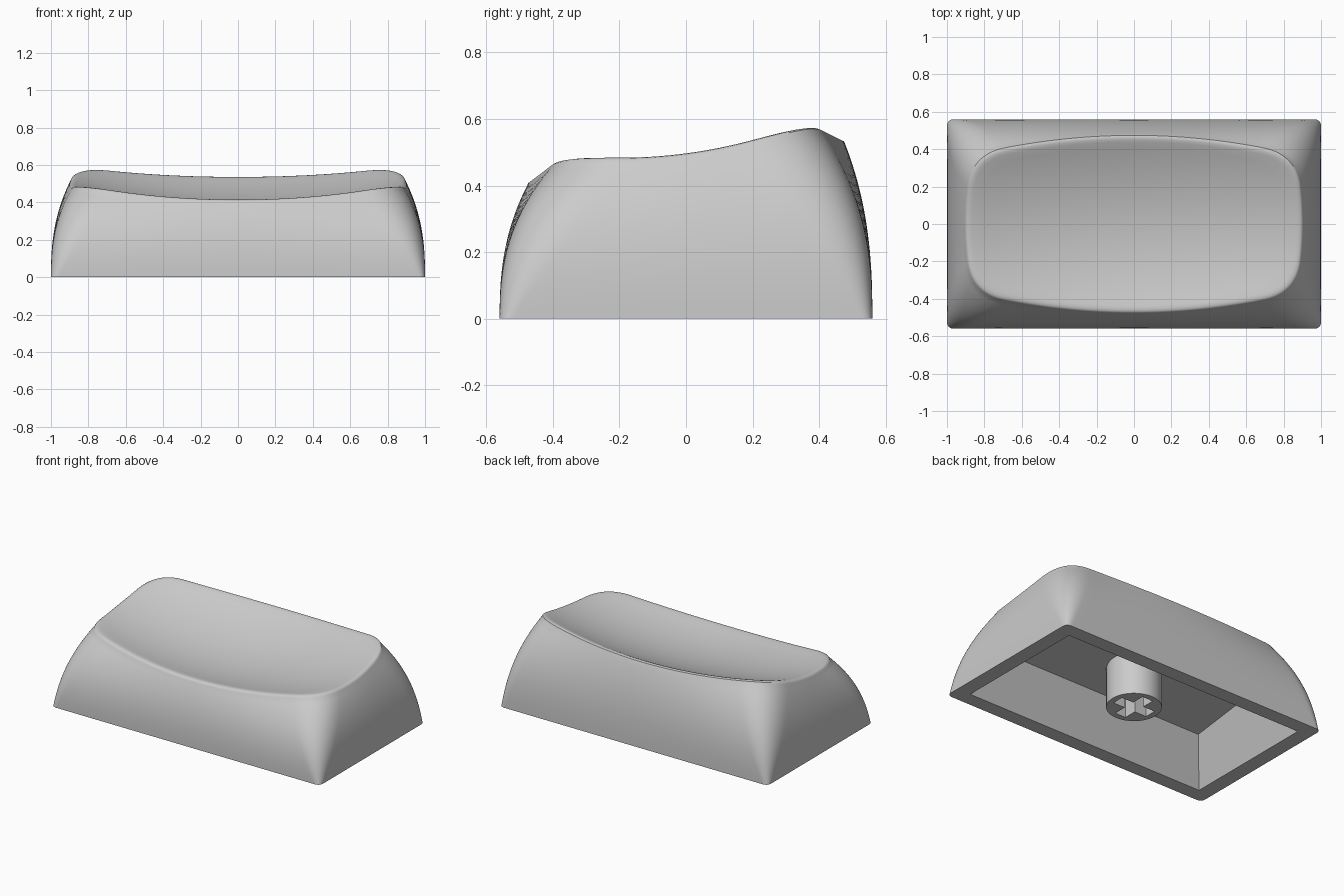
import bpy, bmesh, math

if "Cube" in bpy.data.objects:
    bpy.data.objects.remove(bpy.data.objects["Cube"], do_unlink=True)

grey = bpy.data.materials.new("light grey plastic")
grey.use_nodes = True
colour = (0.6, 0.6, 0.6, 1)
grey.diffuse_color = colour
grey.node_tree.nodes["Principled BSDF"].inputs["Base Color"].default_value = colour

HX, HY, CORNER = 1.0, 0.56, 0.04      # base footprint
RX, RY = 0.905, 0.478                 # rim half sizes
SIDE_Y, BACK_X = 0.21, 0.70           # where the rim corners begin
TILT = 0.1325                         # slope of the top and ceiling
CEILING = 0.317


def finish(bm, name):
    bmesh.ops.recalc_face_normals(bm, faces=bm.faces[:])
    mesh = bpy.data.meshes.new(name)
    bm.to_mesh(mesh)
    bm.free()
    mesh.materials.append(grey)
    obj = bpy.data.objects.new(name, mesh)
    bpy.context.collection.objects.link(obj)
    bpy.ops.object.select_all(action='DESELECT')
    obj.select_set(True)
    bpy.context.view_layer.objects.active = obj
    bpy.ops.object.shade_smooth_by_angle(angle=math.radians(40))
    return obj


def ring(bm, points):
    return [bm.verts.new(p) for p in points]


def bridge(bm, a, b):
    n = len(a)
    for i in range(n):
        j = (i + 1) % n
        bm.faces.new((a[i], a[j], b[j], b[i]))


def dish(x, y):
    """Height of the scooped, tilted top."""
    return 0.39 + TILT * y + 0.42 * y * y + 0.14 * x * x


def lerp(a, b, t):
    return a + (b - a) * t


def rim_x(y):
    return RX - 0.3 * y * y


def rim_y(x):
    return RY - 0.14 * x * x


def section(t):
    """Wall outline at fraction t of the height: corners widen evenly, sides bulge."""
    w = t ** 2.5
    side, arc, back = 10, 16, 20
    sy = lerp(HY - CORNER, SIDE_Y, t)
    fx = lerp(HX - CORNER, BACK_X, t)
    start = (lerp(HX, rim_x(SIDE_Y), w), sy)
    end = (fx, lerp(HY, rim_y(BACK_X), w))
    control = (lerp(HX, 0.866, w), lerp(HY, 0.374, w))
    quarter = [(lerp(HX, rim_x(SIDE_Y * i / side), w), sy * i / side) for i in range(side)]
    for i in range(arc):
        u = i / arc
        quarter.append(tuple((1 - u) ** 2 * p + 2 * u * (1 - u) * c + u * u * q
                             for p, c, q in zip(start, control, end)))
    for i in range(back, -1, -1):
        quarter.append((fx * i / back, lerp(HY, rim_y(BACK_X * i / back), w)))
    half = quarter + [(-x, y) for x, y in quarter[-2::-1]]
    return half + [(x, -y) for x, y in half[-2:0:-1]]


# Shell: bulging walls, rounded rim and scooped top
bm = bmesh.new()
rim = section(1)
rings = []
steps = 18
for k in range(steps + 1):
    t = k / steps
    rings.append(ring(bm, [(x, y, t * (dish(*r) - 0.024))
                           for (x, y), r in zip(section(t), rim)]))
fillet = [(0.004, 0.014), (0.012, 0.007), (0.024, 0.002), (0.04, 0)]
for inset, drop in fillet:
    sx, sy = 1 - inset / RX, 1 - inset / RY
    rings.append(ring(bm, [(x * sx, y * sy, dish(x * sx, y * sy) - drop) for x, y in rim]))
for i in range(1, 14):
    k = 1 - 0.072 * i
    rings.append(ring(bm, [(x * sx * k, y * sy * k, dish(x * sx * k, y * sy * k))
                           for x, y in rim]))
for a, b in zip(rings, rings[1:]):
    bridge(bm, a, b)
bm.faces.new(rings[-1])

# Hollow underside: bottom lip, sloping inner walls and tilted ceiling
signs = [(1, 1), (-1, 1), (-1, -1), (1, -1)]
opening = ring(bm, [(0.90 * x, 0.463 * y, 0) for x, y in signs])
ceiling = ring(bm, [(0.77 * x, 0.315 * y, CEILING + TILT * 0.315 * y) for x, y in signs])
bridge(bm, opening, ceiling)
bm.faces.new(ceiling)
lip = []
for loop in (rings[0], opening):
    lip += [bm.edges.get((loop[i - 1], loop[i])) for i in range(len(loop))]
bmesh.ops.triangle_fill(bm, edges=lip, use_beauty=True)
finish(bm, "keycap_shell")

# Stem: round post with a cross-shaped socket
bm = bmesh.new()
RADIUS, ARM, SLOT, BOTTOM, DEPTH = 0.168, 0.128, 0.04, 0.04, 0.25
circle = [(RADIUS * math.cos(i * math.tau / 48), RADIUS * math.sin(i * math.tau / 48))
          for i in range(48)]
cross = []
for q in range(4):
    c, s = round(math.cos(q * math.pi / 2)), round(math.sin(q * math.pi / 2))
    for x, y in ((ARM, -SLOT), (ARM, SLOT), (SLOT, SLOT)):
        cross.append((x * c - y * s, x * s + y * c))
end_edges = []
for outline, top in ((circle, CEILING + 0.025), (cross, DEPTH)):
    low = ring(bm, [(x, y, BOTTOM) for x, y in outline])
    high = ring(bm, [(x, y, top) for x, y in outline])
    bridge(bm, low, high)
    bm.faces.new(high)
    end_edges += [bm.edges.get((low[i - 1], low[i])) for i in range(len(low))]
bmesh.ops.triangle_fill(bm, edges=end_edges, use_beauty=True)
finish(bm, "stem")
